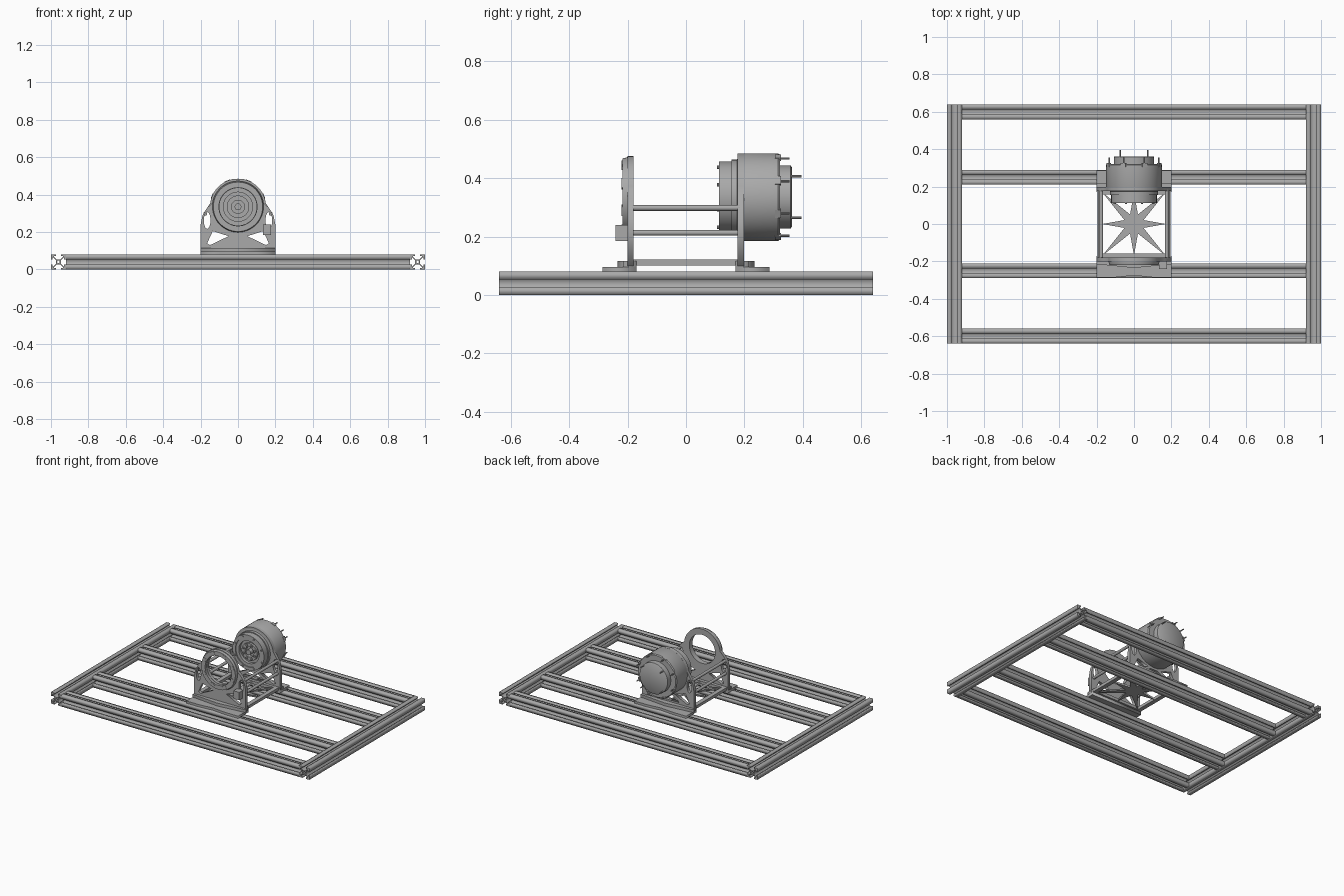
import bpy, bmesh
from math import sin, cos, pi, radians
from mathutils import Matrix

cube = bpy.data.objects.get("Cube")
if cube:
    bpy.data.objects.remove(cube, do_unlink=True)

GREY = (0.4, 0.4, 0.4, 1)
metal = bpy.data.materials.new("grey metal")
metal.use_nodes = True
metal.diffuse_color = GREY
bsdf = next(n for n in metal.node_tree.nodes if n.type == 'BSDF_PRINCIPLED')
bsdf.inputs["Base Color"].default_value = GREY

AXIS = 0.335                      # height of the drum axis
TO_XZ = Matrix.Rotation(pi / 2, 4, 'X')
TO_X = Matrix.Rotation(pi / 2, 4, 'Z') @ TO_XZ


def add(name, mesh, smooth=False):
    mesh.materials.clear()
    mesh.materials.append(metal)
    ob = bpy.data.objects.new(name, mesh)
    bpy.context.collection.objects.link(ob)
    if smooth:
        bpy.ops.object.select_all(action='DESELECT')
        ob.select_set(True)
        bpy.context.view_layer.objects.active = ob
        bpy.ops.object.shade_smooth_by_angle(angle=radians(35))
    return ob


def plate(name, loops, depth, loc, turn=Matrix()):
    """Extrude a flat outline (first loop) with holes (other loops)."""
    cu = bpy.data.curves.new(name, 'CURVE')
    cu.dimensions, cu.fill_mode, cu.extrude = '2D', 'BOTH', depth / 2
    for loop in loops:
        sp = cu.splines.new('POLY')
        sp.points.add(len(loop) - 1)
        for p, (x, y) in zip(sp.points, loop):
            p.co = (x, y, 0, 1)
        sp.use_cyclic_u = True
    tmp = bpy.data.objects.new(name + "_outline", cu)
    mesh = bpy.data.meshes.new_from_object(tmp)
    bpy.data.objects.remove(tmp)
    bpy.data.curves.remove(cu)
    mesh.transform(Matrix.Translation(loc) @ turn)
    return add(name, mesh)


def lathe(name, profile, loc, n=48, closed=False):
    """Revolve (radius, y) points around the y axis."""
    bm = bmesh.new()
    rings = [[bm.verts.new((r * cos(2 * pi * i / n), y, r * sin(2 * pi * i / n)))
              for i in range(n)] for r, y in profile]
    pairs = list(zip(rings, rings[1:]))
    if closed:
        pairs.append((rings[-1], rings[0]))
    else:
        bm.faces.new(rings[0])
        bm.faces.new(rings[-1])
    for a, b in pairs:
        for i in range(n):
            j = (i + 1) % n
            bm.faces.new((a[i], a[j], b[j], b[i]))
    bmesh.ops.recalc_face_normals(bm, faces=bm.faces)
    bmesh.ops.translate(bm, verts=bm.verts, vec=loc)
    mesh = bpy.data.meshes.new(name)
    bm.to_mesh(mesh)
    bm.free()
    return add(name, mesh, True)


def rod(name, x, z, y0, y1, r, n=12):
    return lathe(name, [(r, y0), (r, y1)], (x, 0, z), n)


def box(name, size, loc, turn=Matrix()):
    bm = bmesh.new()
    bmesh.ops.create_cube(bm, size=1, matrix=Matrix.Translation(loc) @ turn
                          @ Matrix.Diagonal((*size, 1)))
    mesh = bpy.data.meshes.new(name)
    bm.to_mesh(mesh)
    bm.free()
    return add(name, mesh)


def oval(cx, cy, rx, ry, n=32):
    return [(cx + rx * cos(2 * pi * i / n), cy + ry * sin(2 * pi * i / n)) for i in range(n)]


def flip(loop):
    return [(-x, y) for x, y in loop]


# Slotted beam section: one side turned four times
half = [(.04, .04), (.013, .04), (.013, .031), (.024, .031), (.024, .028), (.010, .014)]
side = half + flip(half)[:0:-1]
section = []
for k in range(4):
    c, s = (1, 0, -1, 0)[k], (0, 1, 0, -1)[k]
    section += [(x * c - y * s, x * s + y * c) for x, y in side]
slotted = [section, oval(0, 0, .007, .007, 12)]

# Base frame
for sx in (-1, 1):
    plate("side_beam", slotted, 1.28, (.96 * sx, 0, .04), TO_XZ)
for y in (-.6, -.25, .25, .6):
    plate("cross_beam", slotted, 1.84, (0, y, .04), TO_X)

# Cradle end plates with ears, bore and windows
ear = oval(.165, .262, .018, .045, 20)
window = [(.05, .178), (.135, .205), (.165, .14), (.15, .13)]
arch = [(-.09, .128), (.09, .128), (.03, .17), (-.03, .17)]


def end_plate(name, y, outer, bore):
    right = [(.2, .1), (.2, .24), (.19, .29), (.165, .33)]
    top = [(outer * cos(a * pi / 24), AXIS + outer * sin(a * pi / 24)) for a in range(1, 24)]
    outline = right + top + flip(right)[::-1]
    loops = [outline, oval(0, AXIS, bore, bore, 48), ear, flip(ear),
             window, flip(window)]
    if y > 0:
        loops.append(arch)
    plate(name, loops, .022, (0, y, 0), TO_XZ)


end_plate("front_plate", -.19, .14, .1)
end_plate("back_plate", .188, .15, .122)
lathe("front_ring", [(.102, -.218), (.132, -.218), (.138, -.195), (.138, -.18), (.102, -.18)],
      (0, 0, AXIS), closed=True)

# Ring tabs around the front bore
for k in range(8):
    a = (k + .5) * pi / 4
    box("ring_tab", (.034, .012, .02), (.118 * cos(a), -.214, AXIS + .118 * sin(a)),
        Matrix.Rotation(pi / 2 - a, 4, 'Y'))
box("latch_block", (.045, .045, .055), (.155, -.218, .212))

# Feet and floor of the cradle
for s in (-1, 1):
    foot = [(-.2, .17 * s), (.2, .17 * s), (.2, .285 * s), (.1, .285 * s),
            (0, .275 * s), (-.1, .285 * s), (-.2, .285 * s)]
    plate("foot", [foot], .016, (0, 0, .088))
    plate("foot_step", [[(-.2, .17 * s), (.2, .17 * s), (.2, .215 * s),
                         (0, .235 * s), (-.2, .215 * s)]], .022, (0, 0, .105))
    box("floor_rail", (.03, .36, .02), (.18 * s, 0, .111))
    box("floor_end", (.36, .03, .02), (0, .172 * s, .111))
    rod("upper_rod", .175 * s, .298, -.185, .185, .01)
    rod("lower_rod", .18 * s, .213, -.185, .185, .01)

# Floor star brace: long points to corners and edges
star = []
for k in range(16):
    a = k * pi / 8
    if k % 2:
        star.append((.055 * cos(a), .055 * sin(a)))
    else:
        r = .24 if k % 4 else .17
        star.append((r * cos(a), r * sin(a)))
plate("star_brace", [star], .012, (0, 0, .11))

# Drum with stepped nose and recessed front
lathe("drum", [(.035, .15), (.035, .125), (.06, .125), (.06, .14), (.078, .14), (.078, .12),
               (.1, .12), (.1, .113), (.122, .113), (.122, .155), (.128, .155), (.128, .175),
               (.142, .178), (.15, .2), (.15, .315), (.145, .322), (.108, .322),
               (.108, .358), (.102, .362)], (0, 0, AXIS), 64)
lathe("shaft", [(.018, .115), (.018, .16)], (0, 0, AXIS), 16)

# Nose bolts, drum clips and rear pins
for k in range(8):
    a = (k + .5) * pi / 4
    c, s = cos(a), sin(a)
    rod("nose_bolt", .111 * c, AXIS + .111 * s, .106, .12, .006, 8)
    rod("hub_bolt", .048 * c, AXIS + .048 * s, .117, .13, .007, 8)
    rod("rim_pin", .143 * c, AXIS + .143 * s, .31, .355, .004, 8)
    box("rim_clip", (.03, .02, .012), (.146 * c, .315, AXIS + .146 * s),
        Matrix.Rotation(pi / 2 - a, 4, 'Y'))
for sx in (-1, 1):
    for sz in (-1, 1):
        rod("rear_pin", .074 * sx, AXIS + .071 * sz, .35, .396, .004, 8)
